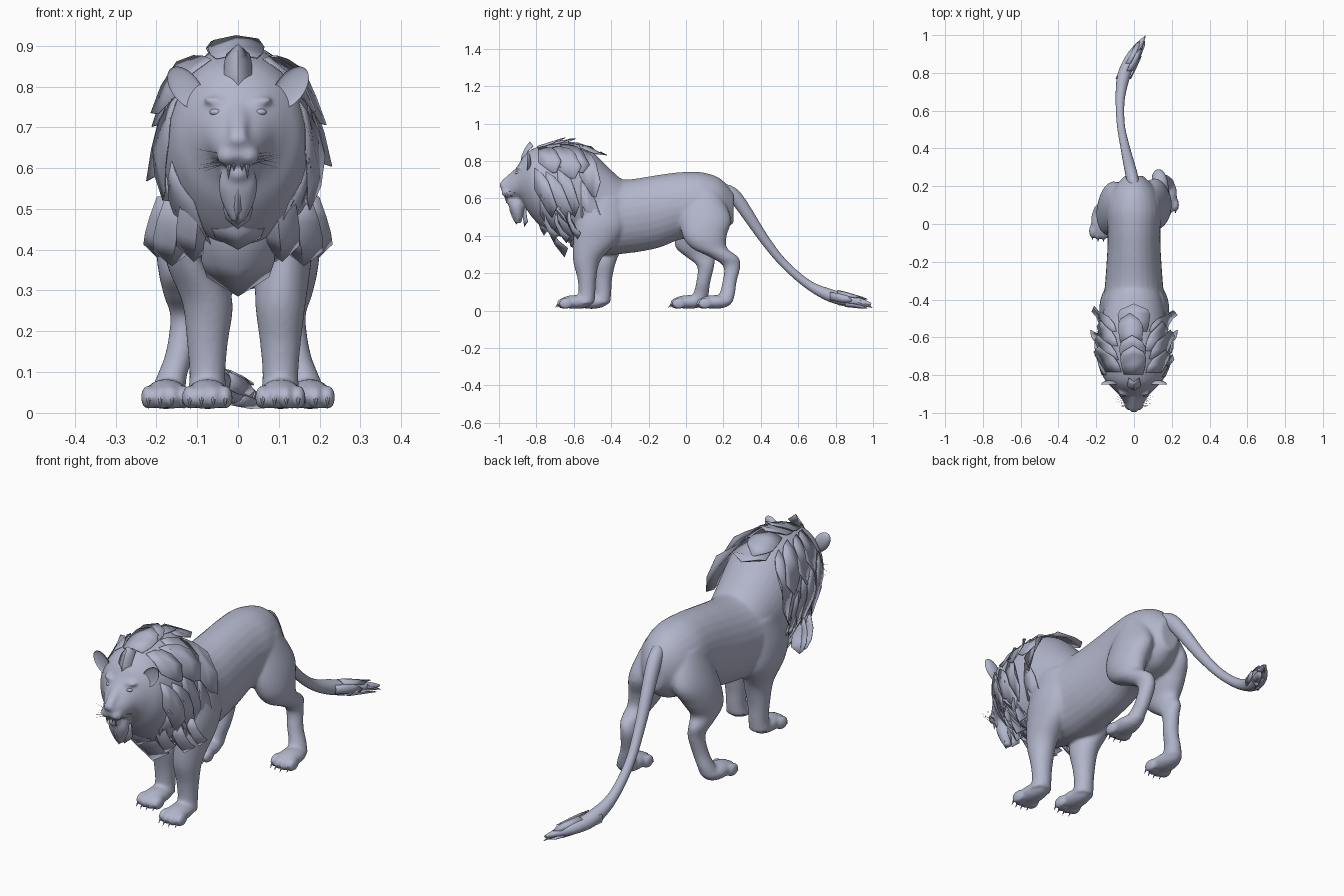
import bpy, bmesh, math, random
from mathutils import Vector, Matrix

random.seed(4)
if "Cube" in bpy.data.objects:
    bpy.data.objects.remove(bpy.data.objects["Cube"])

coat = bpy.data.materials.new("blue_grey")
coat.use_nodes = True
colour = (0.45, 0.47, 0.6, 1)
coat.diffuse_color = colour
coat.node_tree.nodes["Principled BSDF"].inputs["Base Color"].default_value = colour
X, Y, Z = Vector((1, 0, 0)), Vector((0, 1, 0)), Vector((0, 0, 1))


def finish(name, bm, voxel=0, thick=0):
    """Turn a bmesh into an object, fused by remeshing or thickened."""
    bmesh.ops.recalc_face_normals(bm, faces=bm.faces)
    mesh = bpy.data.meshes.new(name)
    bm.to_mesh(mesh)
    bm.free()
    ob = bpy.data.objects.new(name, mesh)
    bpy.context.collection.objects.link(ob)
    mesh.materials.append(coat)
    bpy.ops.object.select_all(action='DESELECT')
    ob.select_set(True)
    bpy.context.view_layer.objects.active = ob
    bpy.ops.object.shade_smooth_by_angle(angle=math.radians(35))
    if voxel:
        fuse = ob.modifiers.new("fuse", 'REMESH')
        fuse.mode, fuse.voxel_size, fuse.use_smooth_shade = 'VOXEL', voxel, True
        soft = ob.modifiers.new("soften", 'SMOOTH')
        soft.factor, soft.iterations = 0.5, 6
    if thick:
        ob.modifiers.new("thickness", 'SOLIDIFY').thickness = thick
    return ob


def spline(keys, steps=6):
    """Smooth interpolation of every value in the key rings."""
    out = []
    for i in range(len(keys) - 1):
        a, b, c, d = (keys[min(max(i + k, 0), len(keys) - 1)] for k in (-1, 0, 1, 2))
        for s in range(steps):
            t = s / steps
            out.append([q + t / 2 * (r - p + t * (2*p - 5*q + 4*r - w + t * (3*q - p - 3*r + w)))
                        for p, q, r, w in zip(a, b, c, d)])
    return out + [list(keys[-1])]


def tube(bm, keys, v=None, sides=28):
    """Loft elliptical rings (x, y, z, ru, rv); without v they follow the path."""
    rings, path = [], spline(keys)
    for i, (x, y, z, ru, rv) in enumerate(path):
        side = v
        if side is None:
            p, q = path[max(i - 1, 0)], path[min(i + 1, len(path) - 1)]
            side = (Vector(q[:3]) - Vector(p[:3])).normalized().cross(X)
        rings.append([bm.verts.new(Vector((x, y, z)) + X * ru * math.cos(a) + side * rv * math.sin(a))
                      for a in (math.tau * k / sides for k in range(sides))])
    for r, s in zip(rings, rings[1:]):
        for k in range(sides):
            j = (k + 1) % sides
            bm.faces.new((r[k], r[j], s[j], s[k]))
    bm.faces.new(rings[0])
    bm.faces.new(rings[-1])


def ball(bm, centre, radii, tilt=0):
    m = Matrix.Translation(centre) @ Matrix.Rotation(tilt, 4, 'Y') @ Matrix.Diagonal((*radii, 1))
    return bmesh.ops.create_uvsphere(bm, u_segments=20, v_segments=14, radius=1, matrix=m)["verts"]


def spike(bm, base, tip, radius):
    base, tip = Vector(base), Vector(tip)
    d = tip - base
    m = Matrix.Translation((base + tip) / 2) @ d.to_track_quat('Z', 'Y').to_matrix().to_4x4()
    bmesh.ops.create_cone(bm, segments=8, radius1=radius, radius2=0, depth=d.length,
                          cap_ends=True, matrix=m)


def sheet(bm, rows):
    """A lock of hair made from rows of points."""
    rows = [[bm.verts.new(p) for p in row] for row in rows]
    for r, s in zip(rows, rows[1:]):
        for k in range(len(r) - 1):
            bm.faces.new((r[k], r[k + 1], s[k + 1], s[k]))


# Body, legs, paws and head fused into one skin
body, claws = bmesh.new(), bmesh.new()
tube(body, [(0, -.62, .48, .11, .14), (0, -.45, .5, .16, .2), (0, -.3, .505, .152, .197),
            (0, -.15, .53, .142, .195), (0, -.03, .56, .14, .18), (0, .08, .565, .145, .175),
            (0, .18, .56, .115, .148), (0, .255, .55, .05, .08)], Z)


def paw(x, y):
    ball(body, (x, y, .046), (.052, .09, .037))
    for k in (-1.5, -.5, .5, 1.5):
        tx, ty = x + k * .029, y - .068 + abs(k) * .01
        ball(body, (tx, ty, .038), (.019, .038, .03))
        spike(claws, (tx, ty - .02, .046), (tx, ty - .048, .014), .009)


def front_leg(x, y, top_x):
    tube(body, [(top_x, -.44, .6, .05, .1), (top_x * 1.02, -.455, .47, .072, .135),
                (top_x, (y - .44) / 2, .37, .068, .118), (x, y, .27, .062, .074),
                (x, y, .17, .05, .05), (x, y, .09, .044, .045), (x, y - .01, .04, .05, .05)], Y)
    paw(x, y - .06)


def hind_leg(s, shift):
    tube(body, [(s * .08, .09, .64, .05, .08), (s * .106, .105 - shift * .1, .5, .075, .135),
                (s * .128, .1 - shift * .3, .4, .071, .118), (s * .137, .125 - shift * .6, .335, .056, .095),
                (s * .137, .205 - shift * .9, .285, .044, .075), (s * .13, .245 - shift, .235, .036, .045),
                (s * .142, .232 - shift, .15, .035, .038), (s * .162, .22 - shift, .09, .037, .042),
                (s * .174, .2 - shift, .045, .045, .05)], Y)
    paw(s * .176, .155 - shift)


front_leg(.104, -.53, .112)
front_leg(-.075, -.445, -.108)
hind_leg(1, 0)
hind_leg(-1, .14)

head_keys = [(0, -.985, .655, .026, .027), (0, -.95, .652, .05, .055), (0, -.9, .685, .084, .09),
             (0, -.865, .695, .118, .135), (0, -.82, .68, .158, .185), (0, -.74, .655, .183, .235),
             (0, -.65, .645, .188, .255), (0, -.56, .63, .18, .257), (0, -.5, .605, .17, .245),
             (0, -.42, .57, .155, .2), (0, -.33, .53, .14, .165), (0, -.22, .52, .12, .15)]
tube(body, head_keys, Z, 36)
tube(body, [(0, -.87, .77, .03, .02), (0, -.92, .73, .026, .022), (0, -.985, .675, .022, .02)], Z)
ball(body, (0, -.985, .67), (.024, .014, .016))
ball(body, (0, -.93, .588), (.032, .034, .026))
tube(body, [(0, -.9, .61, .035, .04), (0, -.905, .56, .048, .042), (0, -.9, .51, .038, .03),
            (0, -.895, .465, .014, .014)], Y)
for s in (-1, 1):
    ball(body, (s * .025, -.955, .63), (.028, .032, .025))
    ball(body, (s * .052, -.89, .762), (.034, .022, .012), -s * .2)
finish("body_legs_and_head", body, voxel=.008)
finish("claws", claws)

# Tail with ragged tuft
tail = bmesh.new()
tail_keys = [(0, .2, .65, .03, .03), (-.015, .27, .6, .032, .036), (-.05, .42, .38, .024, .026),
             (-.07, .53, .245, .021, .022), (-.073, .66, .135, .024, .024), (-.055, .78, .078, .035, .035),
             (-.02, .87, .055, .035, .033), (.02, .94, .045, .025, .022), (.055, .99, .035, .006, .008)]
tube(tail, tail_keys)
finish("tail", tail)
tuft = bmesh.new()
for i in range(6):
    a, start = i * math.tau / 6, .77 + .04 * (i % 3)
    rows = []
    for t, w in ((0, .55), (.5, .6), (1, .5)):
        row = []
        for k in (-1, 0, 1):
            y = start + t * (.12 - .025 * abs(k))
            r = .04 - .1 * max(y - .85, 0)
            row.append(Vector((-.058 + .5 * (y - .77) + r * math.cos(a + k * w), y,
                               .078 - .2 * (y - .77) + r * math.sin(a + k * w))))
        rows.append(row)
    sheet(tuft, rows)
spike(tuft, (.025, .93, .045), (.062, 1, .014), .02)
finish("tail_tuft", tuft, thick=.003)

# Ears, eyes, fangs and whiskers
ears, eyes, fangs, whiskers = (bmesh.new() for _ in range(4))
for s in (-1, 1):
    pivot = Vector((s * .128, -.85, .797))
    for v in ball(ears, pivot, (.035, .022, .06), s * .65):
        if v.co.y < pivot.y:
            v.co.y = pivot.y - (v.co.y - pivot.y) * .4
    ball(eyes, (s * .053, -.902, .737), (.017, .012, .009))
    spike(fangs, (s * .022, -.963, .612), (s * .024, -.96, .572), .007)
    spike(fangs, (s * .01, -.967, .61), (s * .01, -.966, .592), .005)
    for i in range(7):
        z = .61 + .008 * (i % 4)
        spike(whiskers, (s * .035, -.965 + .005 * i, z),
              (s * random.uniform(.08, .115), -.97 + .012 * i, z + random.uniform(-.025, .025)), .0012)
for part, bm in (("ears", ears), ("eyes", eyes), ("fangs", fangs), ("whiskers", whiskers)):
    finish(part, bm)

# Mane locks laid over the neck in overlapping rows
neck = spline(head_keys)


def hair_point(y, a, lift):
    for p, q in zip(neck, neck[1:]):
        if y <= q[1]:
            break
    t = min(max((y - p[1]) / (q[1] - p[1]), 0), 1)
    z, rx, rz = (p[k] + t * (q[k] - p[k]) for k in (2, 3, 4))
    return Vector(((rx + lift) * math.sin(a), y, z + (rz + lift) * math.cos(a)))


mane = bmesh.new()
for start, count, length in ((-.8, 9, .17), (-.73, 9, .18), (-.65, 9, .18), (-.55, 7, .16)):
    for i in range(count):
        a = ((i + .5) / count * 2 - 1) * math.pi + random.uniform(-.1, .1)
        if math.cos(a) < -.85:
            continue
        y0 = start + random.uniform(-.02, .02) - .05 * (1 - math.cos(a)) / 2 * (start > -.7)
        flare = random.uniform(.01, .036) + .04 * (start > -.6) * max(math.cos(a), 0)
        reach = length * random.uniform(.85, 1.15) * (1 - .3 * abs(math.sin(a)))
        rows = []
        for t, w in ((0, .85), (.35, 1), (.7, 1), (1, .75)):
            fall = a + math.copysign(.5 * t * abs(math.sin(a)), a)
            half = w * math.pi / count
            rows.append([hair_point(y0 + reach * t * (1 - .22 * abs(k) * t),
                                    fall + k * half, .005 + flare * t * t) for k in (-1, 0, 1)])
        sheet(mane, rows)
finish("mane", mane, thick=.003)


# Hanging locks: beard, chest fringe and forelock
def hang(bm, x, y, z, length, width, back):
    rows = []
    for t, w in ((0, .85), (.35, 1), (.7, 1), (1, .85)):
        mid = Vector((x * (1 + .2 * t), y + back * t * t, z - length * t))
        rows.append([mid + X * k * w * width + abs(k) * (Y * .018 + Z * length * .22 * t * t)
                     for k in (-1, 0, 1)])
    sheet(bm, rows)


beard, fringe, forelock = bmesh.new(), bmesh.new(), bmesh.new()
hang(beard, 0, -.947, .57, .11, .03, .04)
hang(beard, 0, -.875, .56, .11, .035, .01)
hang(fringe, 0, -.8, .53, .13, .065, .04)
hang(fringe, 0, -.75, .5, .215, .09, .1)
hang(forelock, 0, -.885, .79, -.115, .034, .05)
for s in (-1, 1):
    hang(fringe, s * .09, -.775, .55, .18, .05, .07)
    hang(fringe, s * .135, -.71, .52, .16, .055, .07)
    hang(fringe, s * .165, -.64, .53, .15, .04, .06)
finish("beard", beard, thick=.003)
finish("chest_fringe", fringe, thick=.003)
finish("forelock", forelock, thick=.003)
